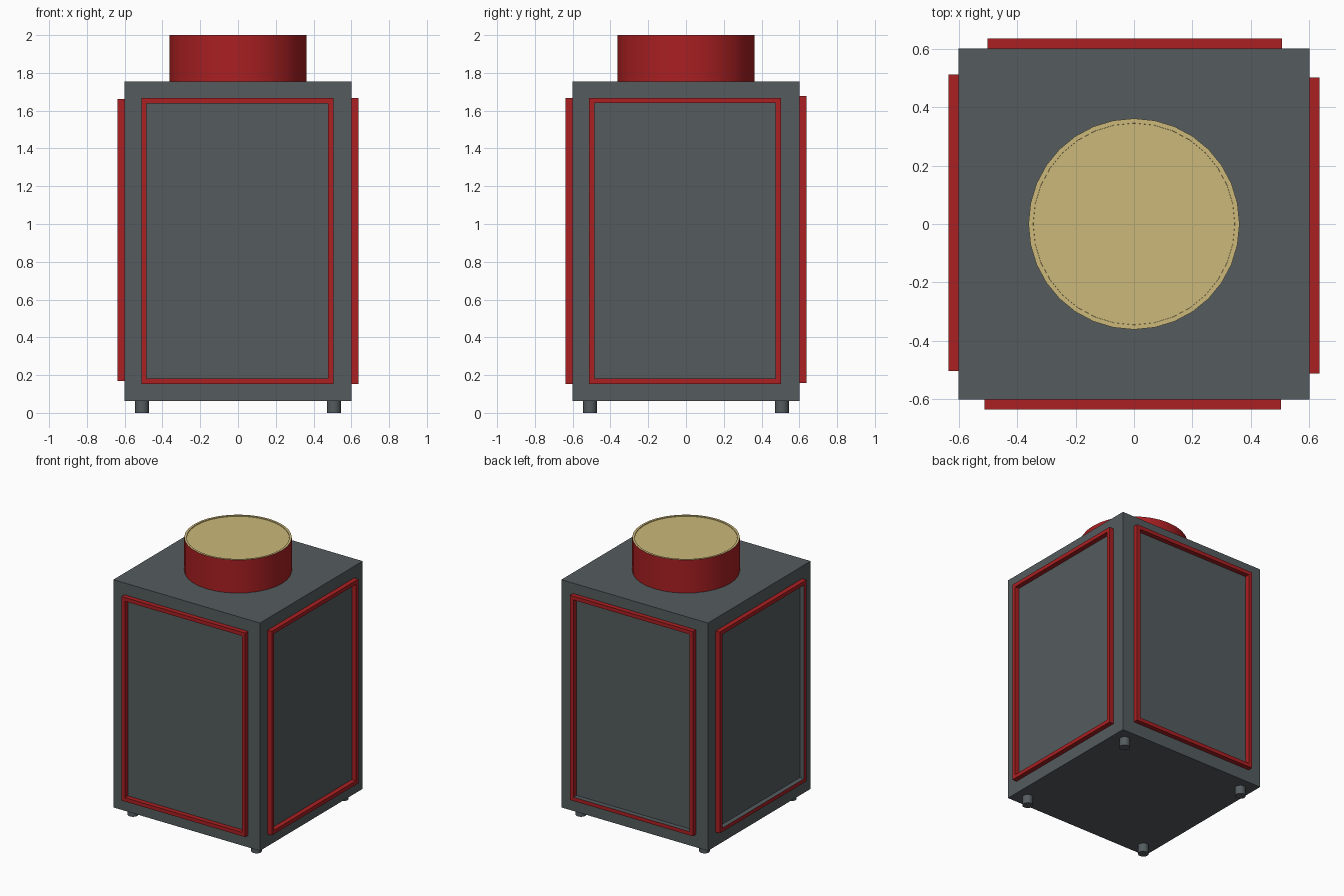
import bpy, bmesh
from math import pi
from mathutils import Matrix

if "Cube" in bpy.data.objects:
    bpy.data.objects.remove(bpy.data.objects["Cube"])


def material(name, rgb):
    m = bpy.data.materials.new(name)
    m.diffuse_color = (*rgb, 1)
    m.use_nodes = True
    m.node_tree.nodes["Principled BSDF"].inputs["Base Color"].default_value = m.diffuse_color
    return m


GREY = material("slate_grey", (0.089, 0.107, 0.114))
RED = material("deep_red", (0.40, 0.014, 0.016))
TAN = material("sand", (0.60, 0.48, 0.195))


def finish(name, bm, mats, smooth=False):
    bmesh.ops.recalc_face_normals(bm, faces=bm.faces)
    me = bpy.data.meshes.new(name)
    bm.to_mesh(me)
    bm.free()
    for m in mats:
        me.materials.append(m)
    ob = bpy.data.objects.new(name, me)
    bpy.context.collection.objects.link(ob)
    if smooth:
        bpy.ops.object.select_all(action='DESELECT')
        ob.select_set(True)
        bpy.context.view_layer.objects.active = ob
        bpy.ops.object.shade_smooth_by_angle(angle=0.6)
    return ob


def cylinder(bm, r, z0, z1, x=0, y=0):
    bmesh.ops.create_cone(bm, cap_ends=True, segments=32, radius1=r, radius2=r, depth=z1 - z0,
                          matrix=Matrix.Translation((x, y, (z0 + z1) / 2)))


def frame(name, angle, u0, u1, z0, z1, grey_walls, width=0.028, inner=0.602, outer=0.637):
    """Rectangular trim standing on one body wall; listed inner walls are grey."""
    bm = bmesh.new()

    def ring(inset, d):
        a, b, c, e = u0 + inset, u1 - inset, z0 + inset, z1 - inset
        return [bm.verts.new((u, -d, z)) for u, z in ((a, c), (b, c), (b, e), (a, e))]

    rings = [ring(0, inner), ring(0, outer), ring(width, outer), ring(width, inner)]
    for k in range(4):
        p, q = rings[k], rings[(k + 1) % 4]
        for i in range(4):
            j = (i + 1) % 4
            f = bm.faces.new((p[i], p[j], q[j], q[i]))
            f.material_index = int(k == 2 and i in grey_walls)
    bm.transform(Matrix.Rotation(angle, 4, 'Z'))
    finish(name, bm, [RED, GREY])


# Body
bm = bmesh.new()
bmesh.ops.create_cube(bm, size=1, matrix=Matrix.Translation((0, 0, 0.909)) @
                      Matrix.Diagonal((1.204, 1.204, 1.691, 1)))
finish("body", bm, [GREY])

# Trim frames on the four walls
frame("front_frame", 0, -0.512, 0.505, 0.153, 1.667, ())
frame("right_frame", pi / 2, -0.513, 0.503, 0.153, 1.668, ())
frame("back_frame", pi, -0.507, 0.502, 0.158, 1.678, (0,))
frame("left_frame", -pi / 2, -0.512, 0.505, 0.168, 1.662, (0, 1, 2, 3))

# Cap with a shallow dished lid
bm = bmesh.new()
cylinder(bm, 0.362, 1.754, 2.0)
top = max(bm.faces, key=lambda f: f.calc_center_median().z)
top.material_index = 1
bmesh.ops.inset_region(bm, faces=[top], thickness=0.016)
for step in (0, -0.005):
    r = bmesh.ops.inset_region(bm, faces=[top], thickness=0.0005, depth=step) if step else None
for f in bm.faces:
    if f.calc_center_median().z > 1.98:
        f.material_index = 1
finish("cap", bm, [RED, TAN], True)

# Feet
for sx, side in ((-1, "left"), (1, "right")):
    for sy, end in ((-1, "front"), (1, "back")):
        bm = bmesh.new()
        cylinder(bm, 0.036, 0, 0.066, sx * 0.508, sy * 0.508)
        finish(f"{end}_{side}_foot", bm, [GREY], True)
